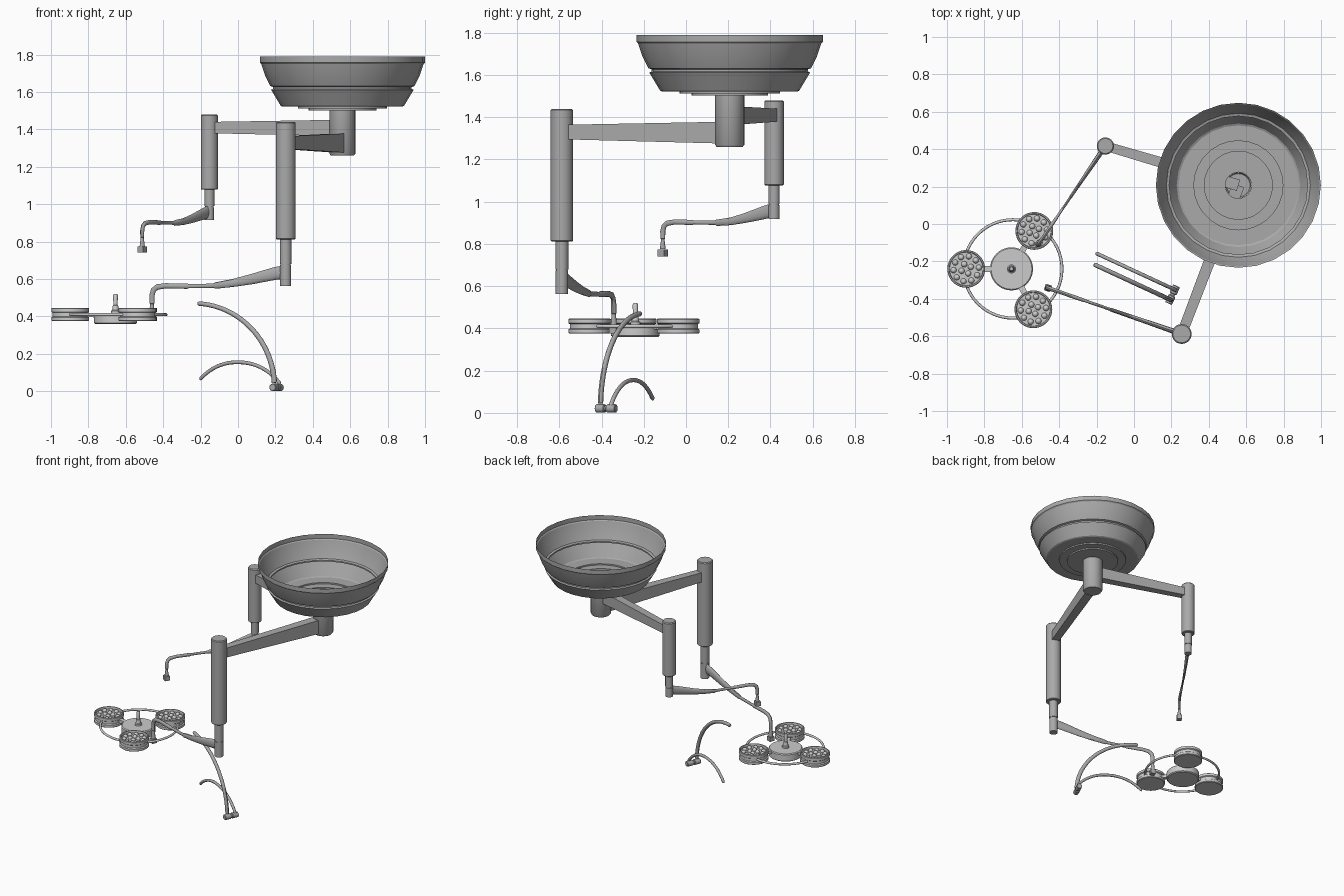
import bpy, bmesh
from math import sin, cos, pi, radians, sqrt
from mathutils import Vector, Matrix

if "Cube" in bpy.data.objects:
    bpy.data.objects.remove(bpy.data.objects["Cube"])


def grey(name, v):
    m = bpy.data.materials.new(name)
    m.diffuse_color = (v, v, v, 1)
    m.use_nodes = True
    m.node_tree.nodes["Principled BSDF"].inputs["Base Color"].default_value = m.diffuse_color
    return m


BODY, LIGHT = grey("body_grey", .4), grey("lamp_grey", .52)


def finish(name, bm, angle=35):
    bmesh.ops.remove_doubles(bm, verts=bm.verts, dist=1e-5)
    bmesh.ops.recalc_face_normals(bm, faces=bm.faces)
    me = bpy.data.meshes.new(name)
    bm.to_mesh(me)
    bm.free()
    me.materials.append(LIGHT if name.startswith("lamp") else BODY)
    ob = bpy.data.objects.new(name, me)
    bpy.context.collection.objects.link(ob)
    bpy.ops.object.select_all(action='DESELECT')
    ob.select_set(True)
    bpy.context.view_layer.objects.active = ob
    bpy.ops.object.shade_smooth_by_angle(angle=radians(angle))
    return ob


def skin(bm, rings):
    for a, b in zip(rings, rings[1:]):
        n = len(a)
        for i in range(n):
            bm.faces.new((a[i], a[(i + 1) % n], b[(i + 1) % n], b[i]))


def lathe(name, c, profile, seg=32, angle=35):
    """Revolve (radius, z) points about a vertical axis at c."""
    bm = bmesh.new()
    rings = [[bm.verts.new((c[0] + max(r, 1e-7) * cos(2 * pi * i / seg),
                            c[1] + max(r, 1e-7) * sin(2 * pi * i / seg), z))
              for i in range(seg)] for r, z in profile]
    skin(bm, rings)
    bmesh.ops.dissolve_degenerate(bm, edges=bm.edges, dist=1e-6)
    return finish(name, bm, angle)


def sweep(name, origin, direction, pts, sides=12):
    """Sweep a section along (s, z, half height, half width) in a vertical plane."""
    d = Vector((direction[0], direction[1], 0)).normalized()
    side = Vector((-d.y, d.x, 0))
    o = Vector((origin[0], origin[1], 0))
    k, off = (sqrt(2), pi / 4) if sides == 4 else (1, 0)
    P = [o + d * p[0] + Vector((0, 0, p[1])) for p in pts]
    bm = bmesh.new()
    rings = []
    for i, p in enumerate(pts):
        t = (P[min(i + 1, len(P) - 1)] - P[max(i - 1, 0)]).normalized()
        n = side.cross(t)
        rings.append([bm.verts.new(P[i] + k * (n * p[2] * cos(a) + side * p[3] * sin(a)))
                      for a in (off + 2 * pi * j / sides for j in range(sides))])
    skin(bm, rings)
    bm.faces.new(rings[0])
    bm.faces.new(rings[-1])
    return finish(name, bm)


def between(a, b):
    v = Vector(b) - Vector(a)
    return v, v.length


HUB = (.558, .207)
COL1, END1 = (-.153, .417), (-.512, -.11)
COL2, END2 = (.255, -.588), (-.46, -.342)

# Ceiling canopy: open stepped bowl and hub sleeve
lathe("ceiling_canopy", HUB, [(.441, 1.79), (.441, 1.757), (.434, 1.75), (.414, 1.69), (.385, 1.632),
                              (.37, 1.627), (.37, 1.617), (.381, 1.612), (.33, 1.527), (.32, 1.522),
                              (.238, 1.522), (.238, 1.512), (.182, 1.512), (.182, 1.502), (.07, 1.502)], 28, 25)
lathe("ceiling_hub", HUB, [(.069, 1.508), (.069, 1.27), (.062, 1.26), (0, 1.26)])

# Upper arms reaching from the hub to the columns
v, L = between(HUB, COL1)
sweep("upper_arm_back", HUB, v, [(0, 1.408, .044, .031), (L, 1.41, .03, .025)], 4)
v, L = between(HUB, COL2)
sweep("upper_arm_front", HUB, v, [(0, 1.327, .052, .033), (L, 1.33, .034, .027)], 4)


# Columns with thinner lower sleeves
def column(tag, c, r, top, mid, joint, low):
    lathe("column_" + tag, c, [(0, top), (r - .006, top), (r, top - .006), (r, mid + .004),
                               (r - .004, mid), (0, mid)])
    lathe("column_sleeve_" + tag, c, [(0, mid + .01), (r * .58, mid + .01), (r * .58, joint),
                                      (r * .5, joint), (r * .5, joint - .006), (r * .56, joint - .006),
                                      (r * .56, low), (0, low)], 24)


column("back", COL1, .046, 1.48, 1.078, .99, .917)
column("front", COL2, .053, 1.44, .812, .68, .562)

# Lower booms: tapering, bending down at the end
v, L = between(COL1, END1)
sweep("lower_boom_back", COL1, v, [
    (0, .962, .033, .013), (.06, .948, .031, .013), (.17, .922, .023, .011), (.25, .907, .018, .009),
    (.33, .9, .015, .008), (.335, .9, .01, .007), (.46, .902, .009, .007), (.465, .902, .012, .009),
    (.57, .904, .012, .009), (L - .025, .898, .013, .01), (L - .007, .883, .013, .01),
    (L, .86, .013, .01), (L, .825, .012, .01), (L, .823, .008, .008), (L, .775, .014, .014)])
v, L = between(COL2, END2)
sweep("lower_boom_front", COL2, v, [
    (0, .638, .036, .014), (.06, .63, .034, .014), (.2, .598, .027, .012), (.3, .579, .021, .011),
    (.4, .565, .017, .01), (.405, .564, .012, .008), (.55, .562, .011, .008), (.555, .562, .014, .01),
    (.68, .564, .014, .01), (L - .03, .558, .015, .011), (L - .008, .541, .015, .011),
    (L, .513, .015, .012), (L, .47, .015, .012), (L, .468, .01, .01), (L, .41, .016, .016)])
for tag, c, e, z in (("back", COL1, END1, .757), ("front", COL2, END2, .392)):
    sweep("boom_socket_" + tag, e, (e[0] - c[0], e[1] - c[1]),
          [(-.018, z, .016, .018), (.018, z, .016, .018)], 4)

# Lamp head: centre disc, handle, ring, three LED pods
LAMP = (-.655, -.24)
lathe("lamp_centre", LAMP, [(0, .36), (.108, .36), (.115, .366), (.115, .412), (.109, .418), (0, .418)], 40)
lathe("lamp_handle", LAMP, [(.024, .416), (.024, .43), (.018, .434), (.014, .46), (.011, .462),
                            (.013, .512), (.009, .52), (0, .52)], 20)
bpy.ops.mesh.primitive_torus_add(location=(-.648, -.24, .41), major_radius=.263, minor_radius=.008,
                                 major_segments=56, minor_segments=10)
ring = bpy.context.object
ring.name = "lamp_ring"
ring.data.materials.append(LIGHT)
bpy.ops.object.shade_smooth()
for k, pod in enumerate(((-.897, -.24), (-.533, -.037), (-.538, -.456))):
    lathe(f"lamp_pod_{k}", pod, [(0, .375), (.096, .375), (.101, .379), (.101, .395), (.094, .4),
                                 (.094, .42), (.101, .425), (.101, .443), (.097, .446), (.091, .446),
                                 (.089, .428), (0, .428)], 36)
    bm = bmesh.new()
    for n, r, ph in ((4, .027, .4), (10, .068, .1)):
        for i in range(n):
            a = ph + 2 * pi * i / n
            bmesh.ops.create_uvsphere(bm, u_segments=12, v_segments=8, radius=.016, matrix=Matrix.Translation(
                (pod[0] + r * cos(a), pod[1] + r * sin(a), .428)))
    finish(f"lamp_leds_{k}", bm, 60)
    v, L = between(LAMP, pod)
    sweep(f"lamp_spoke_{k}", LAMP, v, [(.1, .405, .011, .016), (L - .09, .41, .011, .016)], 4)

# Two curved bars hinged together at the bottom
D = Vector((-.907, .42, 0))
bars = []
for i in range(25):
    a = radians(3 + 83 * i / 24)
    bars.append((.475 - .475 * cos(a), .022 + .448 * sin(a), .015 - .003 * i / 24, .012))
tip = bars[-1]
bars += [(tip[0] + .008, tip[1] + .0005, .009, .009), (tip[0] + .011, tip[1] + .0005, .004, .004)]
sweep("curved_bar_tall", (.195, -.405), D, bars)
low = [(s, -.155 + sqrt(.31 ** 2 - (s - .235) ** 2), .01, .01) for s in (.46 * i / 20 for i in range(21))]
low = [(-.005, .022, .01, .01)] + low + [(.466, .05, .005, .005)]
low = [(s, z + .05 * max(0, s - .235), h, w) for s, z, h, w in low]
sweep("curved_bar_low", (.22, -.352), D, low)
X = Vector((.42, .907, 0))
for name, a, b, r in (("hinge_knob_front", -.052, -.005, .02), ("hinge_knob_back", .005, .052, .02),
                      ("hinge_pin", -.045, .045, .013)):
    e = .003
    sweep(name, (.206, -.378), X, [(a, .021, r - e, r - e), (a + e, .021, r, r),
                                   (b - e, .021, r, r), (b, .021, r - e, r - e)], 20)
